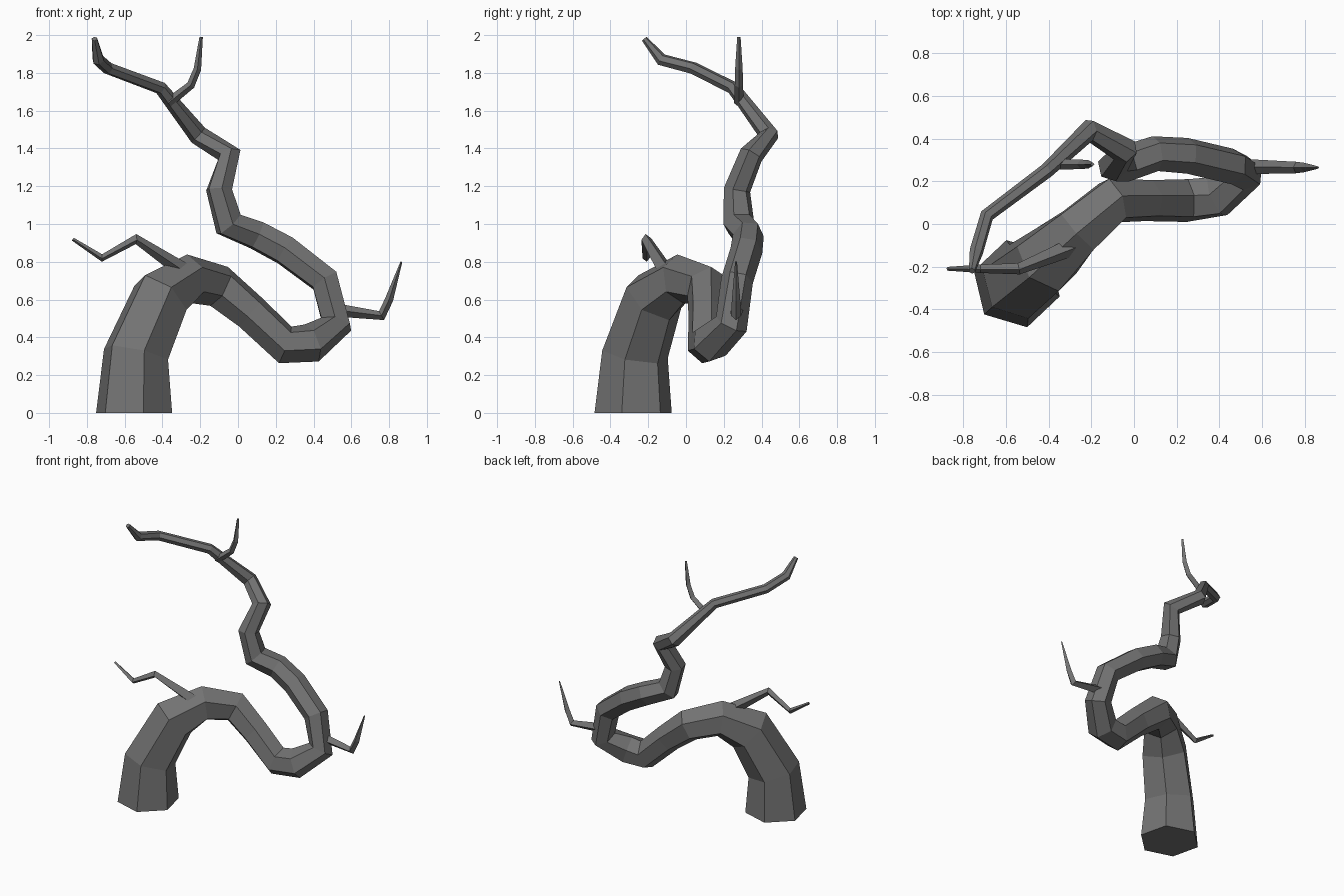
import bpy
import bmesh
import math
from mathutils import Vector

cube = bpy.data.objects.get("Cube")
if cube:
    bpy.data.objects.remove(cube, do_unlink=True)

# Single bark colour
bark = bpy.data.materials.new("dark_grey_bark")
bark.use_nodes = True
colour = (0.17, 0.17, 0.17, 1)
bark.diffuse_color = colour
bark.node_tree.nodes["Principled BSDF"].inputs["Base Color"].default_value = colour


def limb(name, path, sides, start_dir, start_spoke):
    """Tapered faceted tube through (x, y, z, radius) stations."""
    pts = [Vector(p[:3]) for p in path]
    n = len(pts)
    dirs = [(pts[i + 1] - pts[i]).normalized() for i in range(n - 1)]
    tangents = [Vector(start_dir or dirs[0]).normalized()]
    tangents += [(dirs[i - 1] + dirs[i]).normalized() for i in range(1, n - 1)]
    tangents.append(dirs[-1])
    spoke = Vector(start_spoke)
    spoke = (spoke - tangents[0] * spoke.dot(tangents[0])).normalized()

    bm = bmesh.new()
    rings = []
    for i, t in enumerate(tangents):
        # Carry the spoke along the path without twisting
        if i:
            spoke = tangents[i - 1].rotation_difference(t) @ spoke
        side = t.cross(spoke)
        ring = []
        for k in range(sides):
            a = math.tau * k / sides
            off = spoke * math.cos(a) + side * math.sin(a)
            ring.append(bm.verts.new(pts[i] + off * path[i][3]))
        rings.append(ring)
    for lower, upper in zip(rings, rings[1:]):
        for k in range(sides):
            j = (k + 1) % sides
            bm.faces.new((lower[k], lower[j], upper[j], upper[k]))
    bm.faces.new(rings[0][::-1])
    bm.faces.new(rings[-1])
    bmesh.ops.recalc_face_normals(bm, faces=bm.faces)
    mesh = bpy.data.meshes.new(name)
    bm.to_mesh(mesh)
    bm.free()
    mesh.materials.append(bark)
    obj = bpy.data.objects.new(name, mesh)
    bpy.context.collection.objects.link(obj)
    return obj


# Trunk: arches up, dips, loops round and climbs to a thin tip
trunk = [
    (-.55, -.28, 0, .21), (-.54, -.27, .31, .18), (-.41, -.17, .61, .165),
    (-.26, -.03, .71, .13), (-.10, .11, .67, .115), (.07, .11, .53, .1),
    (.25, .11, .36, .105), (.39, .13, .37, .105), (.52, .24, .47, .09),
    (.46, .27, .70, .085), (.25, .32, .86, .085), (.10, .33, .94, .083),
    (-.05, .28, 1.0, .085), (-.10, .27, 1.18, .072), (-.045, .345, 1.365, .065),
    (-.21, .44, 1.47, .053), (-.41, .25, 1.72, .035), (-.69, .04, 1.825, .033),
    (-.74, -.13, 1.87, .033), (-.76, -.22, 1.98, .016),
]
limb("trunk", trunk, 6, (0, 0, 1), (.05, -.21, 0))

# Thin side branches
limb("upper_branch", [(-.37, .28, 1.64, .026), (-.25, .28, 1.735, .022),
                      (-.215, .28, 1.82, .02), (-.195, .28, 1.99, .009)],
     4, None, (0, 1, 0))
limb("left_branch", [(.48, .27, .55, .037), (.76, .265, .515, .027),
                     (.80, .265, .6, .022), (.865, .265, .80, .005)],
     4, None, (0, 1, 0))
limb("right_branch", [(-.27, -.10, .74, .045), (-.54, -.21, .92, .027),
                      (-.72, -.21, .82, .02), (-.875, -.21, .92, .009)],
     4, None, (0, 1, 0))
